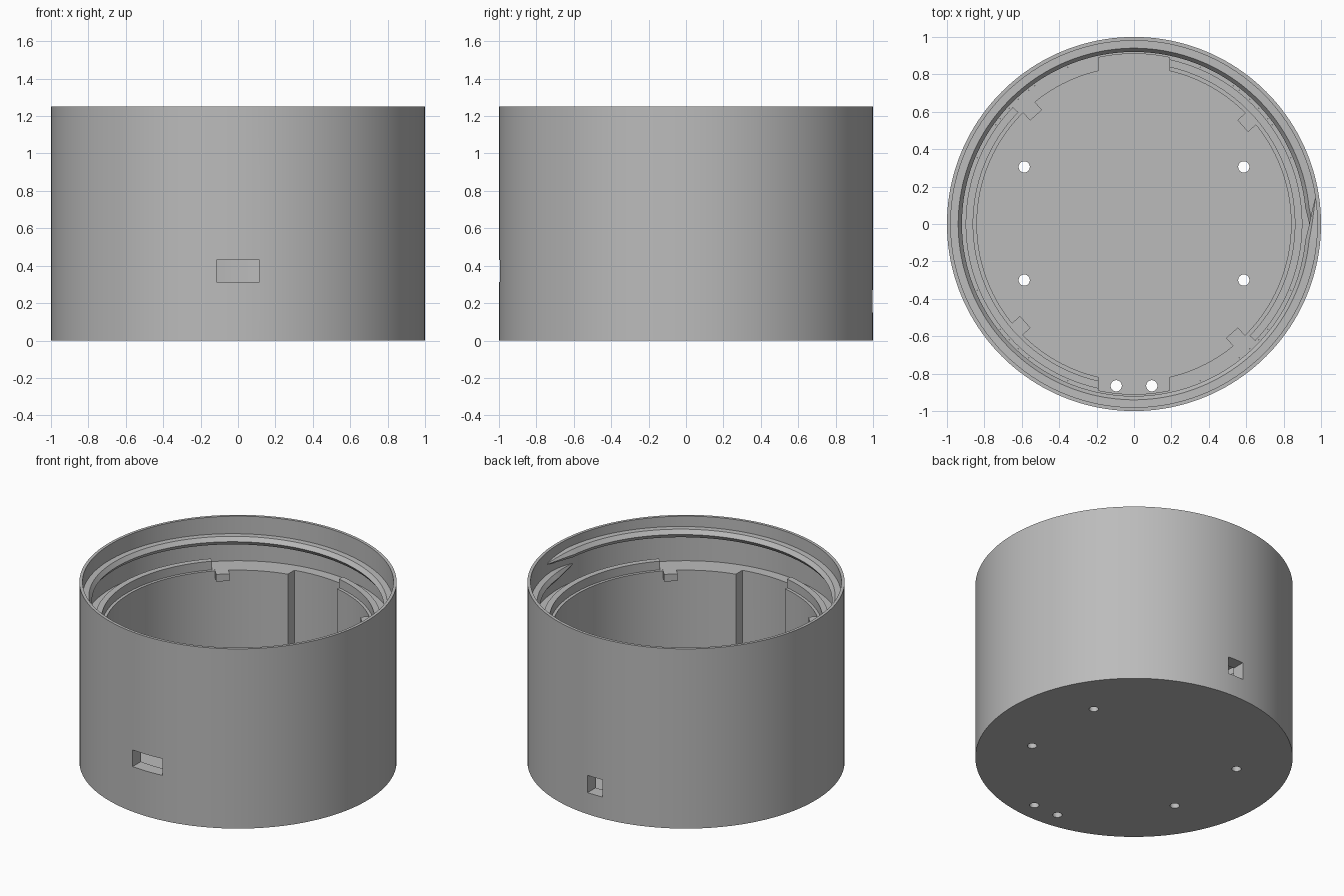
import bpy
import bmesh
from math import cos, sin, acos, pi, radians

if "Cube" in bpy.data.objects:
    bpy.data.objects.remove(bpy.data.objects["Cube"], do_unlink=True)

SIDES = 160
FLOOR, SHELF, TOP = 0.08, 0.94, 1.25
LINER_IN, LINER_OUT, WALL_IN = 0.84, 0.91, 0.98
GAP = 0.19  # half width of the front and back recesses

gray = bpy.data.materials.new("plain_gray")
gray.use_nodes = True
gray.diffuse_color = (0.5, 0.5, 0.5, 1)
gray.node_tree.nodes["Principled BSDF"].inputs["Base Color"].default_value = (0.5, 0.5, 0.5, 1)


def finish(name, bm):
    bmesh.ops.recalc_face_normals(bm, faces=bm.faces)
    mesh = bpy.data.meshes.new(name)
    bm.to_mesh(mesh)
    bm.free()
    mesh.materials.append(gray)
    obj = bpy.data.objects.new(name, mesh)
    bpy.context.collection.objects.link(obj)
    return obj


def smooth(obj):
    bpy.ops.object.select_all(action="DESELECT")
    obj.select_set(True)
    bpy.context.view_layer.objects.active = obj
    bpy.ops.object.shade_smooth_by_angle(angle=radians(25))


def lathe(name, profile):
    bm = bmesh.new()
    verts = [bm.verts.new((r, 0, z)) for r, z in profile]
    edges = [bm.edges.new(pair) for pair in zip(verts, verts[1:])]
    bmesh.ops.spin(bm, geom=verts + edges, cent=(0, 0, 0), axis=(0, 0, 1),
                   angle=2 * pi, steps=SIDES, use_merge=True)
    bmesh.ops.remove_doubles(bm, verts=bm.verts, dist=0.0001)
    return finish(name, bm)


def sweep(name, rings):
    """Closed solid through a list of matching cross-sections."""
    bm = bmesh.new()
    loops = [[bm.verts.new(p) for p in ring] for ring in rings]
    n = len(loops[0])
    for a, b in zip(loops, loops[1:]):
        for i in range(n):
            j = (i + 1) % n
            bm.faces.new((a[i], a[j], b[j], b[i]))
    bm.faces.new(loops[0])
    bm.faces.new(loops[-1])
    return finish(name, bm)


def arc_block(name, inner, outer, span_in, span_out, z0, z1, steps=64):
    rings = []
    for k in range(steps + 1):
        t = k / steps
        a = span_in[0] + (span_in[1] - span_in[0]) * t
        b = span_out[0] + (span_out[1] - span_out[0]) * t
        p = (inner * cos(a), inner * sin(a))
        q = (outer * cos(b), outer * sin(b))
        rings.append([(*p, z0), (*q, z0), (*q, z1), (*p, z1)])
    obj = sweep(name, rings)
    smooth(obj)
    return obj


def box(name, center, size, turn=0):
    bpy.ops.mesh.primitive_cube_add(size=1, location=center, rotation=(0, 0, turn))
    obj = bpy.context.object
    obj.name = name
    obj.scale = size
    obj.data.materials.append(gray)
    return obj


def cut(target, cutter):
    mod = target.modifiers.new("cut", "BOOLEAN")
    mod.operation = "DIFFERENCE"
    mod.solver = "EXACT"
    mod.object = cutter
    bpy.context.view_layer.objects.active = target
    bpy.ops.object.modifier_apply(modifier=mod.name)
    bpy.data.objects.remove(cutter, do_unlink=True)


# Round housing with a thin upper wall
shell = lathe("housing_shell", [
    (0, 0), (1, 0), (1, TOP), (WALL_IN, TOP), (WALL_IN, SHELF),
    (LINER_OUT, SHELF), (LINER_OUT, FLOOR), (0, FLOOR)])

# Screw holes and cable holes in the floor
holes = [(x, y) for x in (-0.587, 0.587) for y in (-0.3, 0.305)]
holes += [(-0.095, -0.865), (0.095, -0.865)]
for x, y in holes:
    bpy.ops.mesh.primitive_cylinder_add(vertices=32, radius=0.03, depth=0.4, location=(x, y, 0))
    cut(shell, bpy.context.object)

# Wide front port and small back port
cut(shell, box("front_port", (0, -0.95, 0.372), (0.23, 0.3, 0.116)))
cut(shell, box("back_port", (0, 0.95, 0.21), (0.116, 0.3, 0.12)))
smooth(shell)


def gap_angle(r):
    return acos(GAP / r)


# Two liner halves and the raised lips standing on them
for side, turn in (("right", 0), ("left", pi)):
    gi, go = gap_angle(LINER_IN), gap_angle(LINER_OUT)
    arc_block(side + "_liner", LINER_IN, LINER_OUT, (turn - gi, turn + gi),
              (turn - go, turn + go), FLOOR, SHELF)
    start = turn - radians(44)
    arc_block(side + "_lip", 0.86, 0.9, (start, turn + gap_angle(0.86)),
              (start, turn + gap_angle(0.9)), SHELF, 1.0)

# Four small stop tabs under the shelf line
for i in range(4):
    a = radians(42 + 90 * i)
    box("stop_tab_%d" % (i + 1), (0.825 * cos(a), 0.825 * sin(a), SHELF - 0.023),
        (0.085, 0.085, 0.05), a)

# Single-turn screw thread with tapered ends
section = [(0.985, 0.028), (0.94, 0.028), (0.92, 0), (0.94, -0.028), (0.985, -0.028)]
rings = []
STEPS = 170
for k in range(STEPS + 1):
    deg = -8 + 376 * k / STEPS
    a = radians(deg)
    z = 1.063 + 0.1 * (deg + 8) / 360
    fade = max(0.03, min(1, k / 6, (STEPS - k) / 6)) ** 0.6
    rings.append([((0.985 - (0.985 - r) * fade) * cos(a),
                   (0.985 - (0.985 - r) * fade) * sin(a), z + h * fade)
                  for r, h in section])
smooth(sweep("screw_thread", rings))
